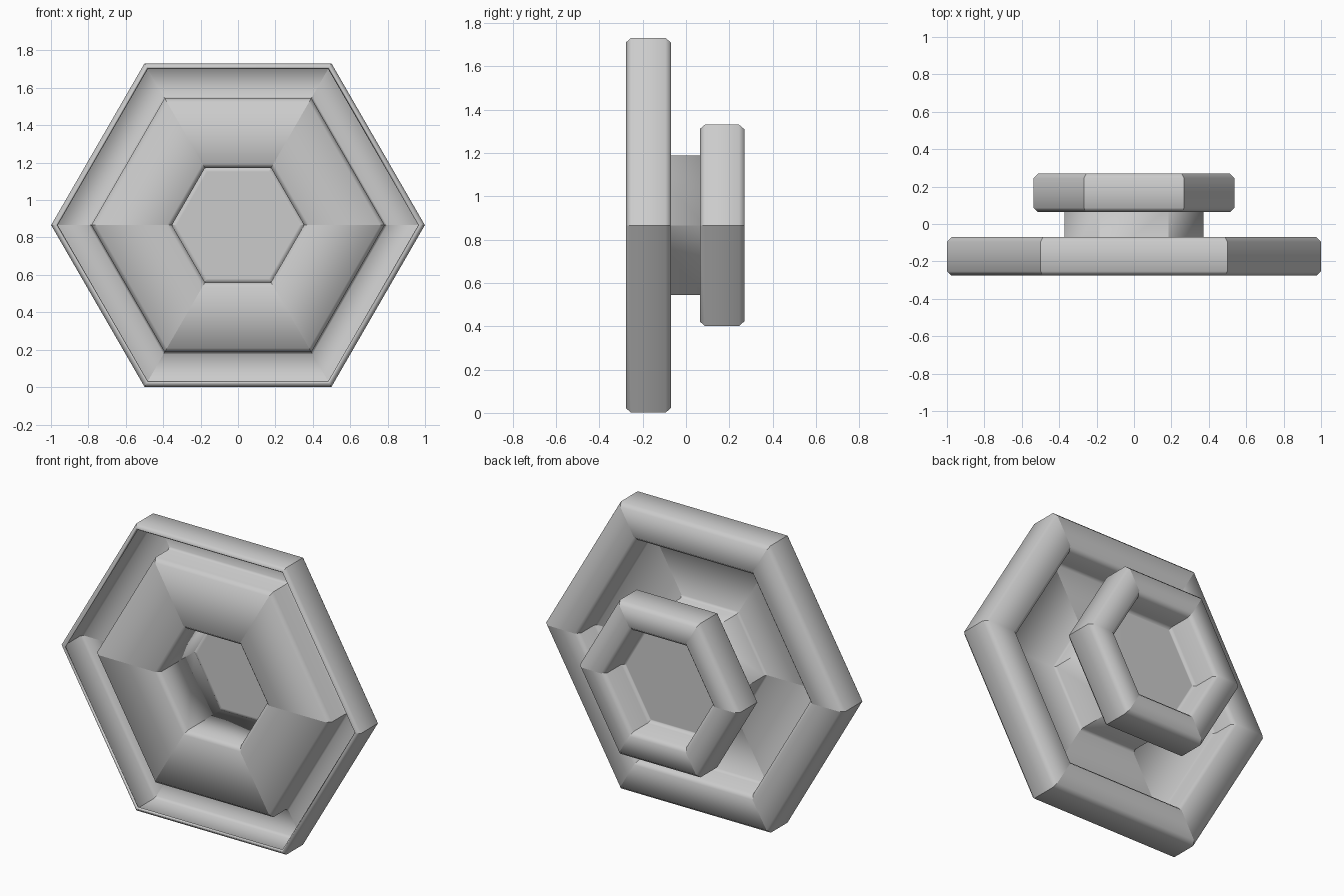
import bpy, bmesh
from math import cos, sin, pi
from mathutils import Vector

SIDES = 6
CENTRE_Z = cos(pi / 6)
SHEET = 0.016

cube = bpy.data.objects.get("Cube")
if cube:
    bpy.data.objects.remove(cube, do_unlink=True)

grey = bpy.data.materials.new("plain_grey")
grey.use_nodes = True
colour = (0.6, 0.6, 0.6, 1)
grey.diffuse_color = colour
grey.node_tree.nodes["Principled BSDF"].inputs["Base Color"].default_value = colour


def chamfer(path, size=0.02):
    """Cut each inner corner of a (radius, y) path."""
    pts = [Vector(p) for p in path]
    out = [pts[0]]
    for a, b, c in zip(pts, pts[1:], pts[2:]):
        out += [b + (a - b).normalized() * size, b + (c - b).normalized() * size]
    return out + [pts[-1]]


def hex_sheet(name, path, capped=False):
    """Sweep a path round the y axis in six flat sides and thicken it."""
    bm = bmesh.new()
    rings = []
    for r, y in path:
        rings.append([bm.verts.new((r * cos(i * 2 * pi / SIDES), y,
                                    CENTRE_Z + r * sin(i * 2 * pi / SIDES)))
                      for i in range(SIDES)])
    for low, high in zip(rings, rings[1:]):
        for i in range(SIDES):
            j = (i + 1) % SIDES
            bm.faces.new((low[i], low[j], high[j], high[i]))
        # crisp mitre at every hexagon corner
        for a, b in zip(low, high):
            bm.edges.get((a, b)).smooth = False
    if capped:
        bm.faces.new(rings[0])
    bmesh.ops.recalc_face_normals(bm, faces=bm.faces)
    for f in bm.faces:
        f.smooth = True
    mesh = bpy.data.meshes.new(name)
    bm.to_mesh(mesh)
    bm.free()
    mesh.materials.append(grey)
    obj = bpy.data.objects.new(name, mesh)
    bpy.context.collection.objects.link(obj)
    solid = obj.modifiers.new("thickness", "SOLIDIFY")
    solid.thickness = SHEET
    solid.offset = 0
    solid.use_even_offset = True
    return obj


# Hub tube, raised front plate, gutter and outer lip
front = [(0.362, 0.09), (0.362, -0.24), (0.775, -0.24),
         (0.775, -0.078), (0.99, -0.078), (0.99, -0.27), (0.965, -0.27)]
front_path = chamfer(front)
front_path.pop()
hex_sheet("front_flange_and_hub", front_path)

# Cup floor, cup wall and rolled rim of the small flange
back = [(0.33, 0.09), (0.362, 0.09), (0.362, 0.262),
        (0.527, 0.262), (0.527, 0.07), (0.50, 0.07)]
back_path = chamfer(back)
back_path.pop()
hex_sheet("back_flange_cup", back_path, capped=True)
